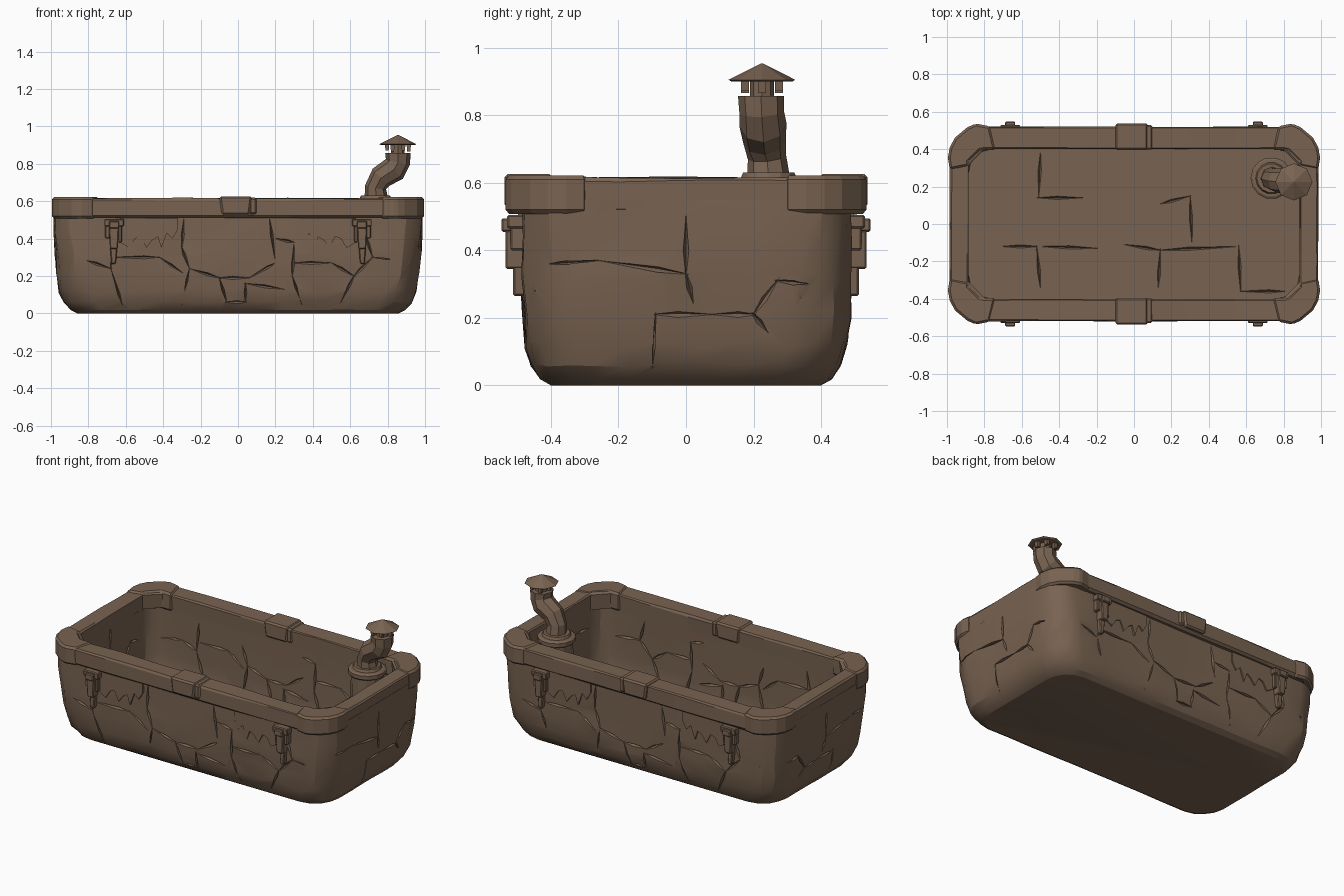
import bpy, bmesh, math, random
from mathutils import Vector
from mathutils.bvhtree import BVHTree

random.seed(4)
if "Cube" in bpy.data.objects:
    bpy.data.objects.remove(bpy.data.objects["Cube"])

stone = bpy.data.materials.new("brown stone")
COLOR = (0.19, 0.125, 0.083, 1)
stone.diffuse_color = COLOR
stone.use_nodes = True
bsdf = next(n for n in stone.node_tree.nodes if n.type == "BSDF_PRINCIPLED")
bsdf.inputs["Base Color"].default_value = COLOR
bsdf.inputs["Roughness"].default_value = 0.9


def make(name, bm, bevel=0):
    bmesh.ops.recalc_face_normals(bm, faces=bm.faces)
    mesh = bpy.data.meshes.new(name)
    bm.to_mesh(mesh)
    bm.free()
    mesh.materials.append(stone)
    ob = bpy.data.objects.new(name, mesh)
    bpy.context.collection.objects.link(ob)
    if bevel:
        mod = ob.modifiers.new("worn edges", "BEVEL")
        mod.width, mod.segments = bevel, 1
    return ob


def ring(hx, hy, r, z, arc=4, kx=0, ky=0, jitter=0):
    """Rounded rectangle with extra points along its straight sides."""
    pts = []
    for i, (sx, sy) in enumerate([(1, 1), (-1, 1), (-1, -1), (1, -1)]):
        for j in range(arc + 1):
            a = math.pi / 2 * (i + j / arc)
            pts.append(Vector((sx * (hx - r) + r * math.cos(a),
                               sy * (hy - r) + r * math.sin(a), z)))
        nx, ny = [(-1, 1), (-1, -1), (1, -1), (1, 1)][i]
        end = Vector((nx * (hx - r), ny * hy, z)) if i % 2 == 0 else Vector((nx * hx, ny * (hy - r), z))
        k = kx if i % 2 == 0 else ky
        start = pts[-1]
        pts += [start.lerp(end, (j + 1) / (k + 1)) for j in range(k)]
    rnd = lambda: random.uniform(-jitter, jitter)
    return [p + Vector((rnd(), rnd(), 2 * rnd())) for p in pts]


def loft(rings, wrap=False):
    bm = bmesh.new()
    vs = [[bm.verts.new(p) for p in r] for r in rings]
    n = len(vs[0])
    for a, b in zip(vs, vs[1:] + vs[:1] if wrap else vs[1:]):
        for i in range(n):
            bm.faces.new((a[i], a[(i + 1) % n], b[(i + 1) % n], b[i]))
    if not wrap:
        bm.faces.new(vs[0])
        bm.faces.new(vs[-1])
    return bm


def add_box(bm, x0, x1, y0, y1, z0, z1, taper=1):
    geo = bmesh.ops.create_cube(bm, size=1)["verts"]
    for v in geo:
        s = taper if v.co.z < 0 else 1
        v.co = ((x0 + x1) / 2 + v.co.x * (x1 - x0) * s,
                (y0 + y1) / 2 + v.co.y * (y1 - y0), (z0 + z1) / 2 + v.co.z * (z1 - z0))


def mirrored(bm, sx, sy):
    for v in bm.verts:
        v.co.x *= sx
        v.co.y *= sy
    return bm


# Tub body: hewn outer wall, then an upright inner wall down to the flat floor
outer = [(0, .86, .40, .15, 0), (.02, .895, .432, .16, .001), (.06, .93, .458, .17, .003), (.12, .953, .474, .17, .006),
         (.21, .967, .483, .16, .008), (.32, .976, .487, .15, .008), (.43, .982, .487, .14, .006), (.55, .985, .487, .13, 0)]
inner = [(.55, .893, .408, .1, 0), (.4, .896, .412, .11, .004), (.22, .898, .414, .12, .004),
         (.1, .896, .412, .13, .002), (.07, .885, .4, .13, 0)]
tub = make("tub_body", loft([ring(hx, hy, r, z, 4, 8, 4, j) for z, hx, hy, r, j in outer + inner]))

# Cracks between the stones, carved as tapered wedges along paths
front_paths = [
    [(-.66, .42), (-.68, .24), (-.62, .05)], [(-.97, .26), (-.8, .28), (-.68, .24)],
    [(-.66, .3), (-.42, .3), (-.3, .22)], [(-.29, .5), (-.3, .35), (-.26, .24), (-.3, .05)],
    [(-.26, .24), (-.1, .19), (.06, .19), (.2, .27), (.17, .5)], [(-.1, .19), (-.06, .06), (.04, .06), (.04, .16), (.24, .13)],
    [(.2, .4), (.3, .38), (.29, .2), (.34, .05)], [(.29, .27), (.5, .27), (.62, .2), (.55, .06)],
    [(.62, .2), (.72, .3), (.92, .28)], [(.72, .3), (.68, .42)]]
end_paths = [
    [(0, .5), (0, .33), (-.26, .37), (-.4, .36)], [(0, .33), (.02, .25)],
    [(-.1, .05), (-.09, .21), (.08, .21), (.2, .21), (.27, .31), (.36, .3)], [(.2, .21), (.24, .16)]]
floor_paths = [
    [(-.5, .38), (-.51, .14), (-.28, .14)], [(-.7, -.12), (-.52, -.12), (-.5, -.34)], [(-.5, -.12), (-.2, -.13)],
    [(.15, .11), (.3, .15), (.31, -.1)], [(-.05, -.11), (.14, -.14), (.13, -.33)], [(.14, -.14), (.56, -.12), (.57, -.36), (.8, -.36)]]
tree = BVHTree.FromPolygons([v.co for v in tub.data.vertices], [p.vertices for p in tub.data.polygons])


def carve(bm, paths, place, direction, width=.009, depth=.02):
    for path in paths:
        hits = [tree.ray_cast(place(u, v), direction) for u, v in path]
        for (p, n, _, _), (q, _, _, _) in zip(hits, hits[1:]):
            if p is None or q is None:
                continue
            d = (q - p).normalized()
            side = n.cross(d).normalized() * width
            mid = p.lerp(q, random.uniform(.3, .7))
            a, b = bm.verts.new(p - d * .012), bm.verts.new(q + d * .012)
            m = [bm.verts.new(mid + o) for o in (side, n * .02, -side, -n * depth)]
            for i in range(4):
                bm.faces.new((a, m[i], m[(i + 1) % 4]))
                bm.faces.new((b, m[(i + 1) % 4], m[i]))


cuts = bmesh.new()
for s in (1, -1):
    carve(cuts, front_paths, lambda u, v: Vector((u * s, -2 * s, v)), Vector((0, s, 0)))
    carve(cuts, front_paths, lambda u, v: Vector((u * .85, 0, v + .06)), Vector((0, s, 0)))
    carve(cuts, end_paths, lambda u, v: Vector((2 * s, u, v)), Vector((-s, 0, 0)))
    carve(cuts, end_paths, lambda u, v: Vector((0, u * .75, v + .04)), Vector((s, 0, 0)))
carve(cuts, floor_paths, lambda u, v: Vector((u, v, 2)), Vector((0, 0, -1)))
cutter = make("crack_cutter", cuts)
cutter.hide_render = True
mod = tub.modifiers.new("cracks", "BOOLEAN")
mod.object, mod.operation, mod.solver, mod.use_self = cutter, "DIFFERENCE", "EXACT", True
bpy.ops.object.select_all(action="DESELECT")
tub.select_set(True)
bpy.context.view_layer.objects.active = tub
bpy.ops.object.modifier_apply(modifier=mod.name)
bpy.data.objects.remove(cutter)
bpy.ops.object.shade_smooth_by_angle(angle=math.radians(24))

# Rim: heavy band with chamfered corners
rim = [(.97, .505, .51), (.983, .52, .525), (.985, .52, .606), (.976, .512, .615),
       (.893, .408, .615), (.886, .401, .606), (.89, .405, .515)]
make("rim", loft([ring(hx, hy, .09 if hx < .9 else .13, z, 1, 5, 3, .002) for hx, hy, z in rim], wrap=True))

# Corner caps and middle clasps on the rim, brackets and torn plaster below it
corner = [(.77, .522), (.845, .537), (.89, .518), (.957, .462), (.985, .41), (.995, .355), (.985, .29),
          (.882, .31), (.882, .335), (.82, .395), (.74, .396)]
ragged = [(.32, .51), (.32, .45), (.35, .40), (.38, .43), (.41, .35), (.43, .41), (.46, .39), (.49, .35),
          (.52, .41), (.55, .40), (.58, .35), (.63, .38), (.63, .51)]


def extruded(points, offset):
    a = [Vector(p) for p in points]
    return loft([a, [p + Vector(offset) for p in a]])


for sx, xname in ((1, "left"), (-1, "right")):
    for sy, yname in ((-1, "front"), (1, "back")):
        tag = f"{yname}_{xname}"
        make("corner_cap_" + tag, mirrored(extruded([(x, y, .508) for x, y in corner], (0, 0, .114)), sx, sy), bevel=.014)
        make("torn_plaster_" + tag, mirrored(extruded([(x, .47, z) for x, z in ragged], (0, .027, 0)), sx, sy))
        bm = bmesh.new()
        add_box(bm, .61, .715, .47, .53, .465, .505)
        add_box(bm, .635, .69, .47, .547, .455, .495)
        add_box(bm, .637, .69, .47, .535, .345, .46, .8)
        add_box(bm, .62, .64, .47, .52, .38, .47)
        add_box(bm, .685, .71, .47, .52, .40, .47)
        add_box(bm, .645, .685, .47, .512, .265, .36, .6)
        make("bracket_" + tag, mirrored(bm, sx, sy), bevel=.005)

for sy, yname in ((-1, "front"), (1, "back")):
    bm = bmesh.new()
    add_box(bm, -.1, .075, .395, .538, .527, .626, .85)
    add_box(bm, .06, .1, .397, .53, .53, .62)
    make("rim_clasp_" + yname, mirrored(bm, 1, sy), bevel=.01)


# Stove column and chimney pipe in the back left corner
def tube(name, path, sides=9):
    rings, pts = [], [Vector(p[:3]) for p in path]
    up = Vector((0, 0, 1))
    for i, p in enumerate(pts):
        t = up if i in (0, len(pts) - 1) else (pts[i + 1] - pts[i - 1]).normalized()
        q = up.rotation_difference(t)
        rings.append([p + q @ Vector((path[i][3] * math.cos(a), path[i][3] * math.sin(a), 0))
                      for a in (math.tau * k / sides for k in range(sides))])
    return make(name, loft(rings))


def stack(name, x, y, sections, sides):
    return tube(name, [(x, y, z, r) for z, r in sections], sides)


stack("stove_column", .735, .245, [(.06, .1), (.58, .095)], 12)
stack("pipe_flange", .735, .245, [(.575, .105), (.585, .112), (.605, .112), (.613, .1), (.614, .085), (.63, .078)], 14)
tube("chimney_pipe", [(.74, .245, .61, .064), (.736, .24, .675, .057), (.765, .232, .728, .064),
                      (.835, .228, .772, .07), (.855, .224, .81, .066), (.855, .222, .857, .068)], 8)
stack("chimney_collar", .855, .225, [(.85, .036), (.91, .036)], 8)
stack("chimney_cap", .855, .225, [(.9, .09), (.905, .099), (.954, .002)], 8)

# Small posts holding up the cap
bm = bmesh.new()
for k in range(6):
    a = math.tau * k / 6
    x, y = .855 + .058 * math.cos(a), .225 + .058 * math.sin(a)
    add_box(bm, x - .012, x + .012, y - .012, y + .012, .866 + .006 * (k % 2), .905, .7)
make("cap_posts", bm)
